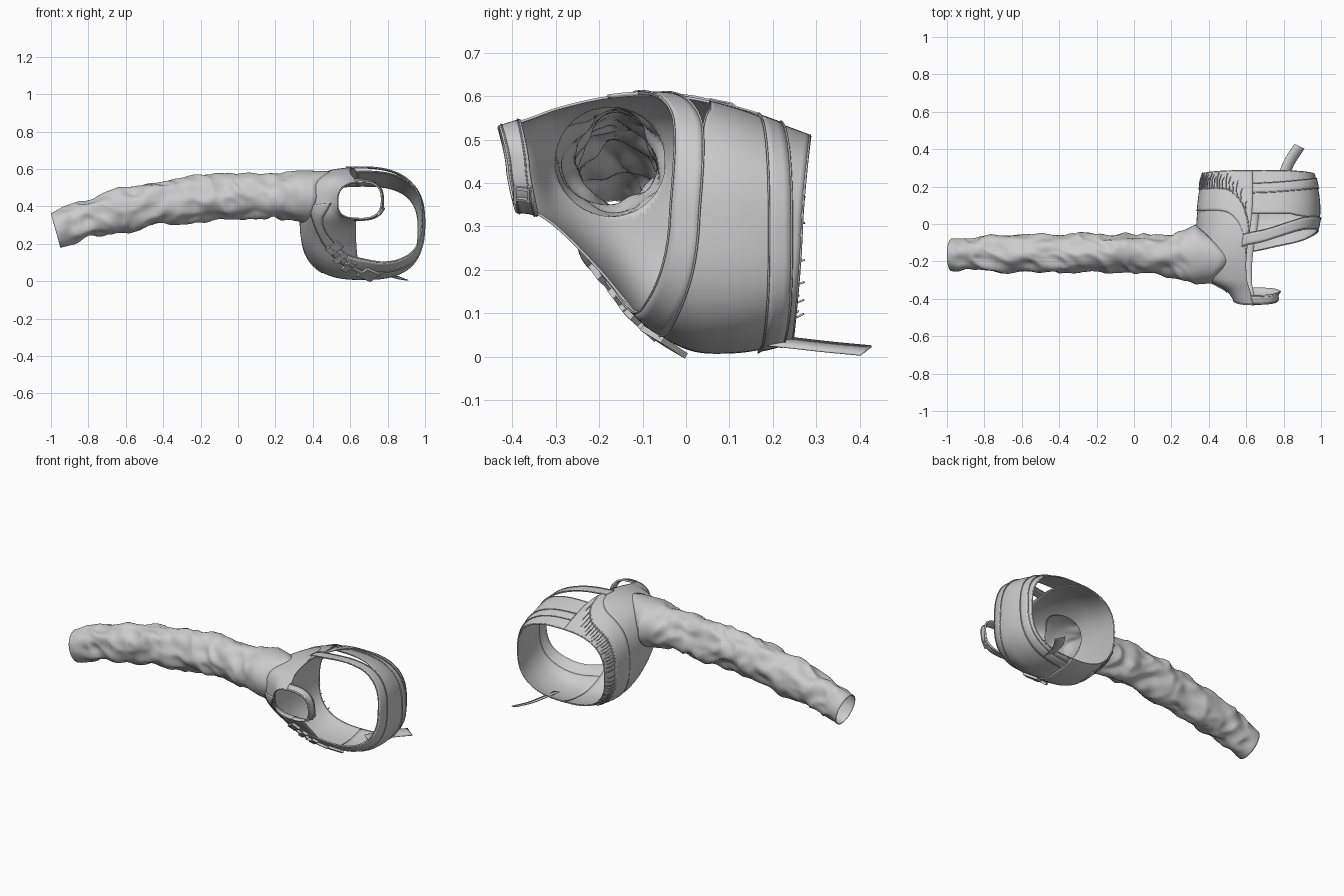
import bpy, bmesh, math
from math import sin, cos, radians, pi
from mathutils import Vector, Matrix, noise

if "Cube" in bpy.data.objects:
    bpy.data.objects.remove(bpy.data.objects["Cube"])

N = 2.7  # squareness of the torso section


def interp(keys, t):
    """Smooth interpolation of rows (t, a, b, ...)."""
    t = min(max(t, keys[0][0]), keys[-1][0])
    i = 0
    while i < len(keys) - 2 and t > keys[i + 1][0]:
        i += 1

    def slope(j, k):
        a, b = keys[max(j - 1, 0)], keys[min(j + 1, len(keys) - 1)]
        return (b[k] - a[k]) / (b[0] - a[0])
    p, q = keys[i], keys[i + 1]
    h = q[0] - p[0]
    u = (t - p[0]) / h
    return [p[k] * (2*u**3 - 3*u*u + 1) + q[k] * (3*u*u - 2*u**3)
            + h * slope(i, k) * (u**3 - 2*u*u + u) + h * slope(i + 1, k) * (u**3 - u*u)
            for k in range(1, len(p))]


# torso sections along y: y, x min, x max, z min, z max
TORSO = [(-.44, .55, .765, .33, .523), (-.36, .50, .775, .335, .548), (-.30, .40, .86, .30, .57),
         (-.20, .345, .92, .20, .594), (-.10, .333, .955, .085, .604), (0, .336, .987, .02, .597),
         (.10, .345, .993, .01, .575), (.20, .358, .98, .025, .54), (.30, .375, .955, .06, .503)]


def section(y):
    x0, x1, z0, z1 = interp(TORSO, y)
    return (x0 + x1) / 2, (x1 - x0) / 2, (z0 + z1) / 2, (z1 - z0) / 2


def raw(deg, y):
    cx, a, cz, h = section(y)
    c, s = cos(radians(deg)), sin(radians(deg))
    return Vector((cx + a * math.copysign(abs(c) ** (2 / N), c), y,
                   cz + h * math.copysign(abs(s) ** (2 / N), s)))


def frame(deg, y):
    du = raw(deg + 2, y) - raw(deg - 2, y)
    dv = raw(deg, y + .01) - raw(deg, y - .01)
    n = dv.cross(du).normalized()
    cx, _, cz, _ = section(y)
    p = raw(deg, y)
    if n.dot(p - Vector((cx, y, cz))) < 0:
        n = -n
    return p, du.normalized(), n


def surf(deg, y, off=0):
    p, _, n = frame(deg, y)
    return p + n * off


def grid(name, rows, thick=0, closed=False, hole=None):
    bm = bmesh.new()
    vs = [[bm.verts.new(p) for p in r] for r in rows]
    m = len(rows[0])
    for r, s in zip(vs, vs[1:]):
        for j in range(m if closed else m - 1):
            k = (j + 1) % m
            bm.faces.new((r[j], r[k], s[k], s[j])).smooth = True
    if hole:
        hole(bm)
    bmesh.ops.recalc_face_normals(bm, faces=bm.faces)
    me = bpy.data.meshes.new(name)
    bm.to_mesh(me)
    bm.free()
    ob = bpy.data.objects.new(name, me)
    bpy.context.collection.objects.link(ob)
    if thick:
        md = ob.modifiers.new("thickness", 'SOLIDIFY')
        md.thickness, md.offset = thick, 0
    return ob


def patch(name, d0, d1, y0, y1, nu, nv, off=0, thick=.006, hole=None):
    rows = []
    for i in range(nu + 1):
        d = d0 + (d1 - d0) * i / nu
        a, b = y0(d), y1(d)
        rows.append([surf(d, a + (b - a) * j / nv, off) for j in range(nv + 1)])
    return grid(name, rows, thick, hole=hole)


def tube(name, pts, r):
    cu = bpy.data.curves.new(name, 'CURVE')
    cu.dimensions, cu.bevel_depth, cu.bevel_resolution = '3D', r, 1
    sp = cu.splines.new('POLY')
    sp.points.add(len(pts) - 1)
    for q, p in zip(sp.points, pts):
        q.co = (*p, 1)
    ob = bpy.data.objects.new(name, cu)
    bpy.context.collection.objects.link(ob)


def seam(name, d0, d1, f, off=.006, r=.0025):
    tube(name, [surf(d0 + (d1 - d0) * i / 60, f(d0 + (d1 - d0) * i / 60), off) for i in range(61)], r)


def back(d):
    return .265 + .02 * sin(radians(d))


def neck(d):
    return -.41 - .02 * sin(radians(d))


# body shell with a round sleeve opening
HY, HZ, HR = -.175, .45, .128


def armhole(bm):
    def rad(p):
        return math.hypot(p.y - HY, p.z - HZ)
    dead = [f for f in bm.faces if f.calc_center_median().x < .58 and rad(f.calc_center_median()) < HR - .004]
    bmesh.ops.delete(bm, geom=dead, context='FACES')
    for v in bm.verts:
        if v.is_boundary and v.co.x < .58 and abs(rad(v.co) - HR) < .02:
            k = HR / rad(v.co)
            v.co.y, v.co.z = HY + (v.co.y - HY) * k, HZ + (v.co.z - HZ) * k


patch("body_shell", 93, 270, neck, back, 120, 80, hole=armhole)

# sleeve: x, z centre, y centre, y radius, z radius
SLEEVE = [(-.975, .27, -.165, .085, .09), (-.82, .33, -.16, .093, .10), (-.6, .385, -.16, .098, .112),
          (-.35, .43, -.16, .10, .117), (0, .452, -.155, .102, .117), (.18, .452, -.165, .112, .117),
          (.28, .457, -.172, .135, .125), (.33, .457, -.165, .158, .133)]
rows = []
for i in range(131):
    x = -.975 + 1.305 * i / 130
    cz, cy, ry, rz = interp(SLEEVE, x)
    fade = min(1, (x + .975) / .1, max(0, (.36 - x) / .12))
    tilt = .28 * max(0, (-.55 - x) / .425)
    row = []
    for j in range(56):
        a = 2 * pi * j / 56
        w = noise.noise((x * 8, sin(a) * 1.3, cos(a) * 1.3 + 5)) * .024
        w += (1 - abs(noise.noise((x * 10 + sin(a + 1) * .6, cos(a) * 1.1, sin(a)))) * 2) * .012 - .008
        w *= fade
        row.append((x - tilt * sin(a) * rz, cy + (ry + w) * cos(a), cz + (rz + w) * sin(a)))
    rows.append(row)
end = []
for j in range(56):  # last ring lies on the body surface
    a = 2 * pi * j / 56
    y, z = HY + (HR + .012) * cos(a), HZ + (HR + .008) * sin(a)
    cx, ax, c, h = section(y)
    end.append((cx - ax * max(0, 1 - abs((z - c) / h) ** N) ** (1 / N), y, z))
for u in (.35, .7, 1):
    rows.append([Vector(p).lerp(Vector(q), u) for p, q in zip(rows[130], end)])
grid("sleeve", rows, .004, closed=True)

# chest strap running over the ribs, under the belly and up the front
STRAP = [(-172, -.36), (-140, -.315), (-115, -.23), (-90, -.14), (-45, -.085), (0, -.035),
         (45, -.028), (70, -.06), (97, -.12)]


def s0(d):
    return interp(STRAP, d)[0]


def s1(d):
    return s0(d) + .065


patch("chest_strap", -172, 97, s0, s1, 110, 4, .004, .007)
for f, nm in ((s0, "front"), (s1, "rear")):
    seam("chest_strap_edge_" + nm, -172, 97, f, .008)


# side band, with a slot left open under the chest strap at the top
def band_front(d):
    u = min(max((d - 30) / 35, 0), 1)
    return s1(d) * (1 - u) - .01 * (1 - u) + .055 * u


patch("side_band", -90, 93, band_front, back, 80, 20)
seam("side_band_edge", 30, 93, band_front, .002)
seam("back_hem", -90, 270, back, 0, .004)


# rear binding strap
def r0(d):
    return .165 + .025 * cos(radians(d))


def r1(d):
    return r0(d) + .052


patch("rear_strap", -90, 93, r0, r1, 70, 3, .004, .007)
for f, nm in ((r0, "front"), (r1, "rear")):
    seam("rear_strap_edge_" + nm, -90, 93, f, .008)

# neck loop and hem
patch("neck_strap", -92, 95, neck, lambda d: neck(d) + .05, 40, 3, .003, .008)
seam("neck_hem", 93, 270, neck, .002, .004)
for k in (.006, .044):
    seam("neck_strap_stitch", -92, 95, lambda d: neck(d) + k, .008, .002)

# curved body panel overlapping the band, with lacing stitches behind its edge
PANEL = [(93, -.06), (97, .06), (104, .14), (116, .185), (150, .19), (250, .185)]


def panel(d):
    return interp(PANEL, d)[0]


patch("body_panel", 93, 235, lambda d: panel(d) - .12, panel, 80, 8, .003, .008)
seam("panel_edge", 93, 235, panel, .005, .004)
for i in range(34):
    d = 97 + 4 * i
    y = panel(d) + .002
    tube("lace_stitch", [surf(d, y - .01, .008), surf(d + .8, y + .04, .011),
                         surf(d, y + .058 + .012 * (i % 3), .004)], .0025)


# plates and buckles sitting on the surface
def plate(name, deg, y, size, off, slew=0):
    p, t, n = frame(deg, y)
    rot = Matrix((t, n.cross(t), n)).transposed() @ Matrix.Rotation(slew, 3, 'Z')
    bpy.ops.mesh.primitive_cube_add(size=1)
    ob = bpy.context.object
    ob.name = name
    ob.matrix_world = Matrix.Translation(p + n * off) @ rot.to_4x4() @ Matrix.Diagonal((*size, 1))
    md = ob.modifiers.new("soft", 'BEVEL')
    md.width, md.segments = .004, 2


for d, y, ln in ((-107, -.18, .05), (-101, -.14, .03), (-95, -.10, .035), (-86, -.045, .09)):
    plate("buckle_bar", d, y, (ln, .085, .014), .011, -.7)
for dd, dy in ((-5, -.03), (6, .03)):
    plate("buckle_side", -99 + dd, -.125 + dy, (.13, .014, .018), .011, -.7)
for dd in (-38, -22):
    plate("neck_buckle_bar", dd, -.375, (.008, .045, .008), .01)
for dy in (-.395, -.355):
    plate("neck_buckle_side", -30, dy, (.045, .007, .008), .01)

# loose strap tail at the rear underside
TAIL = [(0, .77, .16, .04), (.3, .795, .24, .032), (.65, .83, .33, .022), (1, .885, .415, .014)]
rows = []
for i in range(21):
    c = Vector(interp(TAIL, i / 20))
    w = Vector((.026, -.013, -.01))
    rows.append([c - w, c, c + w])
grid("strap_tail", rows, .004)
